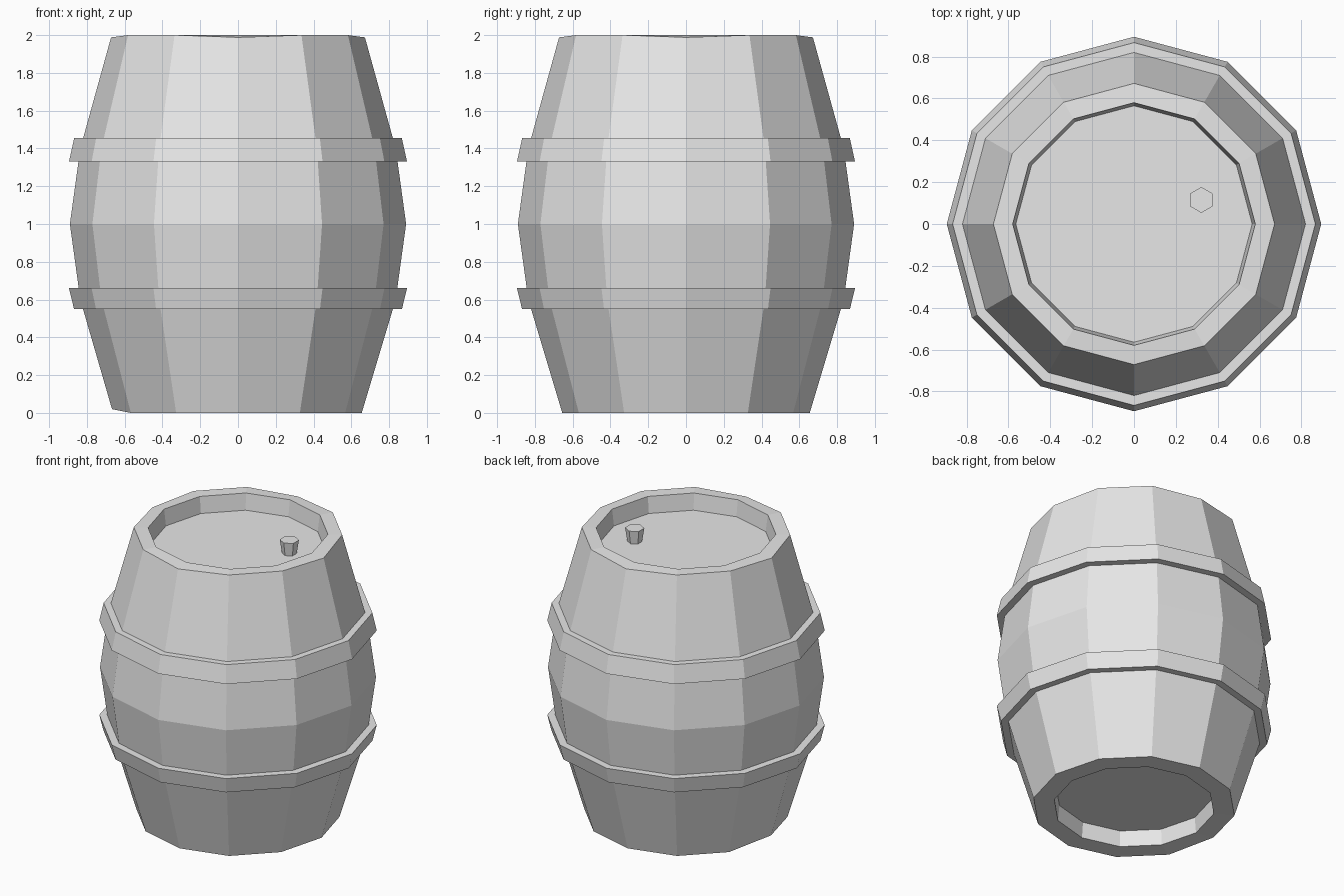
import bpy
import bmesh
from math import cos, sin, pi

cube = bpy.data.objects.get("Cube")
if cube:
    bpy.data.objects.remove(cube, do_unlink=True)

GREY = 0.8
mat = bpy.data.materials.new("plain grey")
mat.use_nodes = True
mat.diffuse_color = (GREY, GREY, GREY, 1)
mat.node_tree.nodes["Principled BSDF"].inputs["Base Color"].default_value = (GREY, GREY, GREY, 1)


def lathe(name, profile, sides, ring=False, centre=(0, 0), turn=0.0):
    """Spin (radius, z) points into a faceted solid; ring closes the profile on itself."""
    bm = bmesh.new()
    loops = []
    for r, z in profile:
        angles = [turn + 2 * pi * i / sides for i in range(sides)]
        loops.append([bm.verts.new((centre[0] + r * cos(a), centre[1] + r * sin(a), z))
                      for a in angles])
    pairs = list(zip(loops, loops[1:]))
    if ring:
        pairs.append((loops[-1], loops[0]))
    else:
        bm.faces.new(loops[0][::-1])
        bm.faces.new(loops[-1])
    for low, high in pairs:
        for i in range(sides):
            j = (i + 1) % sides
            bm.faces.new((low[i], low[j], high[j], high[i]))
    bmesh.ops.recalc_face_normals(bm, faces=bm.faces)
    mesh = bpy.data.meshes.new(name)
    bm.to_mesh(mesh)
    bm.free()
    mesh.materials.append(mat)
    obj = bpy.data.objects.new(name, mesh)
    bpy.context.collection.objects.link(obj)
    return obj


# Bulging body, with a recessed lid and a recessed base
body = lathe("barrel_body", [
    (0.51, 0.11), (0.52, 0), (0.655, 0), (0.835, 0.6), (0.89, 1),
    (0.835, 1.4), (0.672, 2), (0.58, 2), (0.565, 1.885)], 12)

# Slightly worn rim: outer corners on the main axes sit a little low
for v in body.data.vertices:
    x, y, z = v.co
    if z > 1.99 and max(abs(x), abs(y)) > 0.6:
        v.co.z -= 0.012
    if z < 0.01 and x < -0.65:
        v.co = (x - 0.012, y, z + 0.02)

# Two hoops, each flaring towards the middle of the barrel
lathe("upper_hoop", [(0.8, 1.33), (0.895, 1.33), (0.867, 1.455), (0.79, 1.455)], 12, ring=True)
lathe("lower_hoop", [(0.79, 0.55), (0.868, 0.55), (0.895, 0.66), (0.8, 0.66)], 12, ring=True)

# Tapered plug in the lid
lathe("plug", [(0.045, 1.87), (0.062, 1.98)], 6, centre=(0.322, 0.115), turn=pi / 6)
